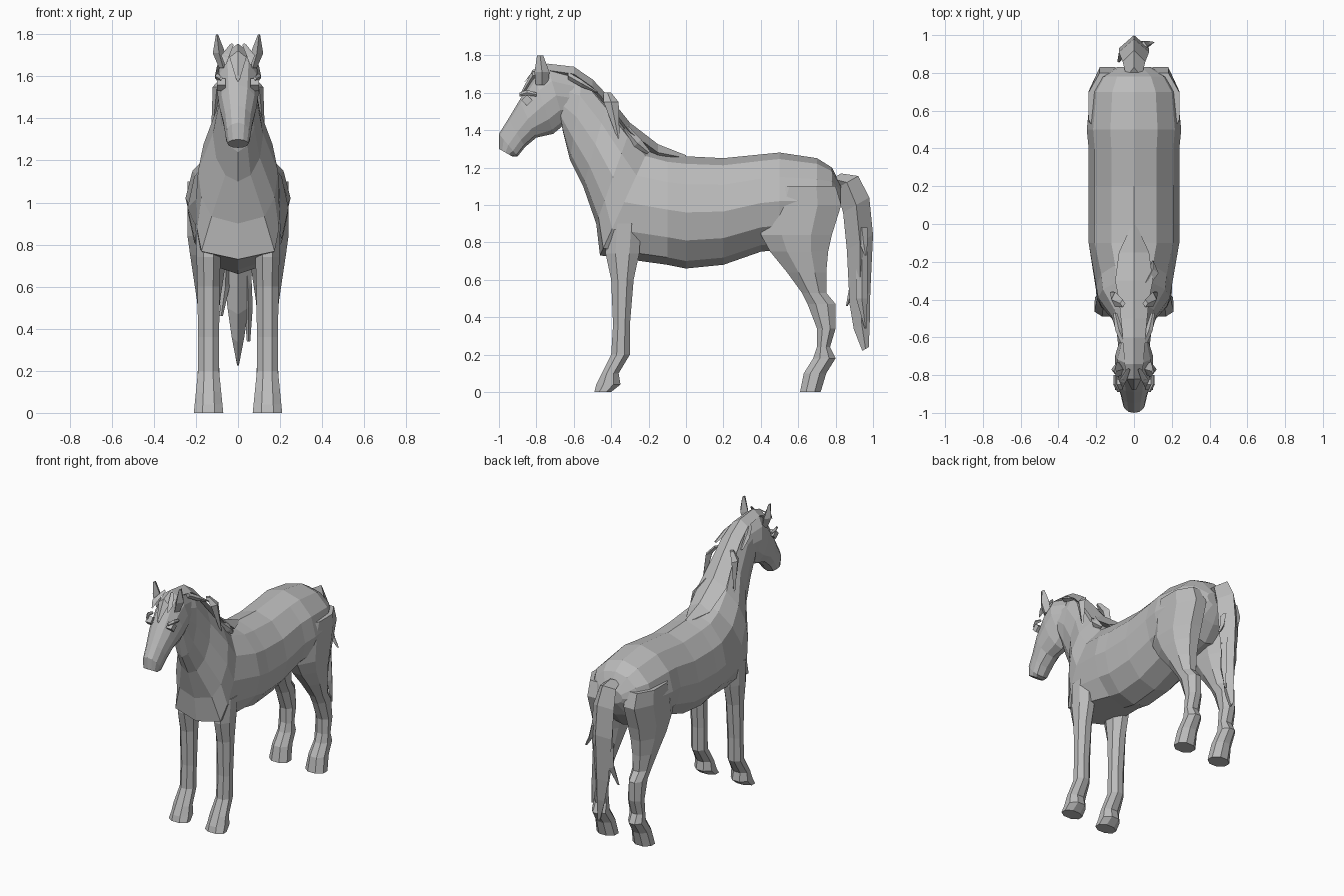
import bpy
import bmesh
from math import sin, cos, pi, sqrt
from mathutils import Vector

cube = bpy.data.objects.get("Cube")
if cube:
    bpy.data.objects.remove(cube, do_unlink=True)

coat = bpy.data.materials.new("grey coat")
coat.use_nodes = True
grey = (0.5, 0.5, 0.5, 1)
coat.diffuse_color = grey
coat.node_tree.nodes["Principled BSDF"].inputs["Base Color"].default_value = grey

ACROSS, ALONG, UP = Vector((1, 0, 0)), Vector((0, 1, 0)), Vector((0, 0, 1))


def loft(name, rings, paired=False):
    """Skin a list of equal closed rings, cap both ends, optionally mirror."""
    bm = bmesh.new()
    loops = [[bm.verts.new(point) for point in ring] for ring in rings]
    for lower, upper in zip(loops, loops[1:]):
        for i in range(len(lower)):
            bm.faces.new((lower[i - 1], lower[i], upper[i], upper[i - 1]))
    bm.faces.new(loops[0])
    bm.faces.new(loops[-1])
    bmesh.ops.recalc_face_normals(bm, faces=bm.faces)
    mesh = bpy.data.meshes.new(name)
    bm.to_mesh(mesh)
    bm.free()
    mesh.materials.append(coat)
    part = bpy.data.objects.new(name, mesh)
    bpy.context.collection.objects.link(part)
    if paired:
        mirror = part.modifiers.new("left and right", "MIRROR")
        mirror.use_mirror_merge = False


def rib(top_y, top_z, low_y, low_z, width, fullness=1, sides=12):
    """Oval ring hung between a top and a bottom point, fuller below if asked."""
    top, low = Vector((0, top_y, top_z)), Vector((0, low_y, low_z))
    ring = []
    for i in range(sides):
        angle = 2 * pi * i / sides
        across = sin(angle)
        if cos(angle) < 0:
            across = abs(across) ** fullness * (1 if across > 0 else -1)
        ring.append(top.lerp(low, (1 - cos(angle)) / 2) + ACROSS * across * width)
    return ring


def strand(name, path, side, thickness, paired=False):
    """Diamond-section strand; each path step is x, y, z and half width."""
    widest = max(step[-1] for step in path)
    rings = []
    for x, y, z, width in path:
        centre = Vector((x, y, z))
        out = side * width
        deep = thickness * sqrt(width / widest)
        rings.append([centre + out, centre + deep, centre - out, centre - deep])
    loft(name, rings, paired)


def leg(name, stations, swell):
    """Pair of eight-sided legs; each station is height, front y and back y."""
    rings = []
    for z, front, back in stations:
        flare = max(0, .2 - z) / 10 + max(0, z - .5) * swell
        half_width = min(.1, .05 + flare)
        half_depth = (back - front) / 2
        ring = []
        for i in range(8):
            angle = (i + .5) * pi / 4
            reach = 1 / cos(pi / 8)
            ring.append((.14 + cos(angle) * reach * half_width,
                         (front + back) / 2 + sin(angle) * reach * half_depth, z))
        rings.append(ring)
    loft(name, rings, paired=True)


# Trunk: neck ribs lean forward, barrel ribs stand upright
neck = [
    rib(-.7, 1.7, -.66, 1.4, width=.08),
    rib(-.55, 1.7, -.62, 1.24, width=.09),
    rib(-.42, 1.55, -.55, 1.1, width=.12),
    rib(-.3, 1.4, -.48, .9, width=.19, fullness=.6),
    rib(-.2, 1.3, -.46, .73, width=.2, fullness=.2),
]
barrel = [rib(y, top, y, belly, width) for y, top, belly, width in (
    (-.1, 1.27, .68, .24),
    (0, 1.26, .66, .24),
    (.2, 1.25, .68, .24),
    (.4, 1.27, .75, .24),
    (.5, 1.28, .76, .25),
    (.7, 1.25, .8, .23),
    (.78, 1.2, .9, .18),
    (.83, 1.1, 1, .09),
)]
loft("neck_and_trunk", neck + barrel)

# Head
loft("head", [
    rib(-.6, 1.7, -.6, 1.44, width=.07),
    rib(-.74, 1.74, -.65, 1.43, width=.1),
    rib(-.81, 1.69, -.71, 1.38, width=.1),
    rib(-.89, 1.56, -.8, 1.36, width=.09),
    rib(-.95, 1.46, -.86, 1.31, width=.07, fullness=.6),
    rib(-1, 1.38, -.9, 1.26, width=.06, fullness=.6),
    rib(-1, 1.3, -.93, 1.26, width=.05),
])

# Ears, eyes and brows
strand("ears", [(.07, -.77, 1.64, .02), (.09, -.77, 1.71, .03), (.1, -.78, 1.8, .005)],
       side=ACROSS, thickness=ALONG * .04, paired=True)
strand("eyes", [(.06, -.85, 1.56, .03), (.1, -.85, 1.56, .03)],
       side=ALONG, thickness=UP * .03, paired=True)
strand("brows", [(.08, -.89, 1.59, .01), (.1, -.85, 1.6, .015), (.1, -.8, 1.59, .01)],
       side=UP, thickness=ACROSS * .01, paired=True)

# Mane along the crest, from forelock to withers, with hanging locks
crest = [(-.88, 1.59, .01), (-.82, 1.69, .04), (-.74, 1.72, .05), (-.6, 1.7, .06),
         (-.5, 1.63, .07), (-.4, 1.52, .08), (-.3, 1.39, .1), (-.15, 1.28, .08), (0, 1.25, .01)]
strand("mane", [(0, *step) for step in crest], side=ACROSS, thickness=UP * .05)
strand("neck_locks", [(.06, -.42, 1.6, .02), (.1, -.4, 1.55, .04), (.12, -.36, 1.35, .005)],
       side=ALONG, thickness=ACROSS * .02, paired=True)
strand("crest_locks", [(.05, -.63, 1.69, .02), (.08, -.56, 1.65, .02), (.1, -.47, 1.6, .005)],
       side=UP, thickness=ACROSS * .02, paired=True)
strand("poll_locks", [(.03, -.77, 1.75, .01), (.06, -.83, 1.7, .02), (.06, -.86, 1.66, .005)],
       side=ACROSS, thickness=(ALONG + UP) * .01, paired=True)
strand("withers_lock", [(.06, -.33, 1.41, .02), (.1, -.26, 1.33, .03), (.1, -.2, 1.28, .005)],
       side=ACROSS, thickness=(ALONG + UP) * .02)

# Legs, from inside the trunk down to the hoof
leg("front_legs", [(.9, -.42, -.24), (.74, -.43, -.25), (.6, -.4, -.28), (.36, -.39, -.3),
                   (.2, -.4, -.3), (.1, -.45, -.36), (.04, -.48, -.35), (0, -.49, -.4)],
    swell=.03)
leg("hind_legs", [(1.1, .45, .8), (1, .4, .83), (.84, .4, .78), (.75, .45, .76),
                  (.64, .54, .75), (.53, .62, .75), (.47, .65, .8), (.34, .7, .8),
                  (.24, .7, .77), (.18, .68, .8), (.1, .63, .75), (0, .61, .72)],
    swell=.15)

# Tail with loose locks
dock = [(.78, 1.14, .04), (.86, 1.12, .06), (.91, 1, .08), (.93, .8, .08),
        (.93, .5, .05), (.94, .36, .03), (.96, .23, .005)]
strand("tail", [(0, *step) for step in dock], side=ACROSS, thickness=ALONG * .07 + UP * .04)
strand("right_tail_lock", [(-.05, .91, .85, .03), (-.06, .91, .6, .03), (-.08, .86, .46, .005)],
       side=ALONG, thickness=ACROSS * .02)
strand("left_tail_lock", [(.04, .94, .75, .03), (.05, .94, .5, .03), (.05, .96, .34, .005)],
       side=ALONG, thickness=ACROSS * .02)
strand("outer_tail_lock", [(.05, .94, .88, .03), (.07, .95, .79, .02), (.1, .96, .73, .005)],
       side=ALONG, thickness=ACROSS * .02)
